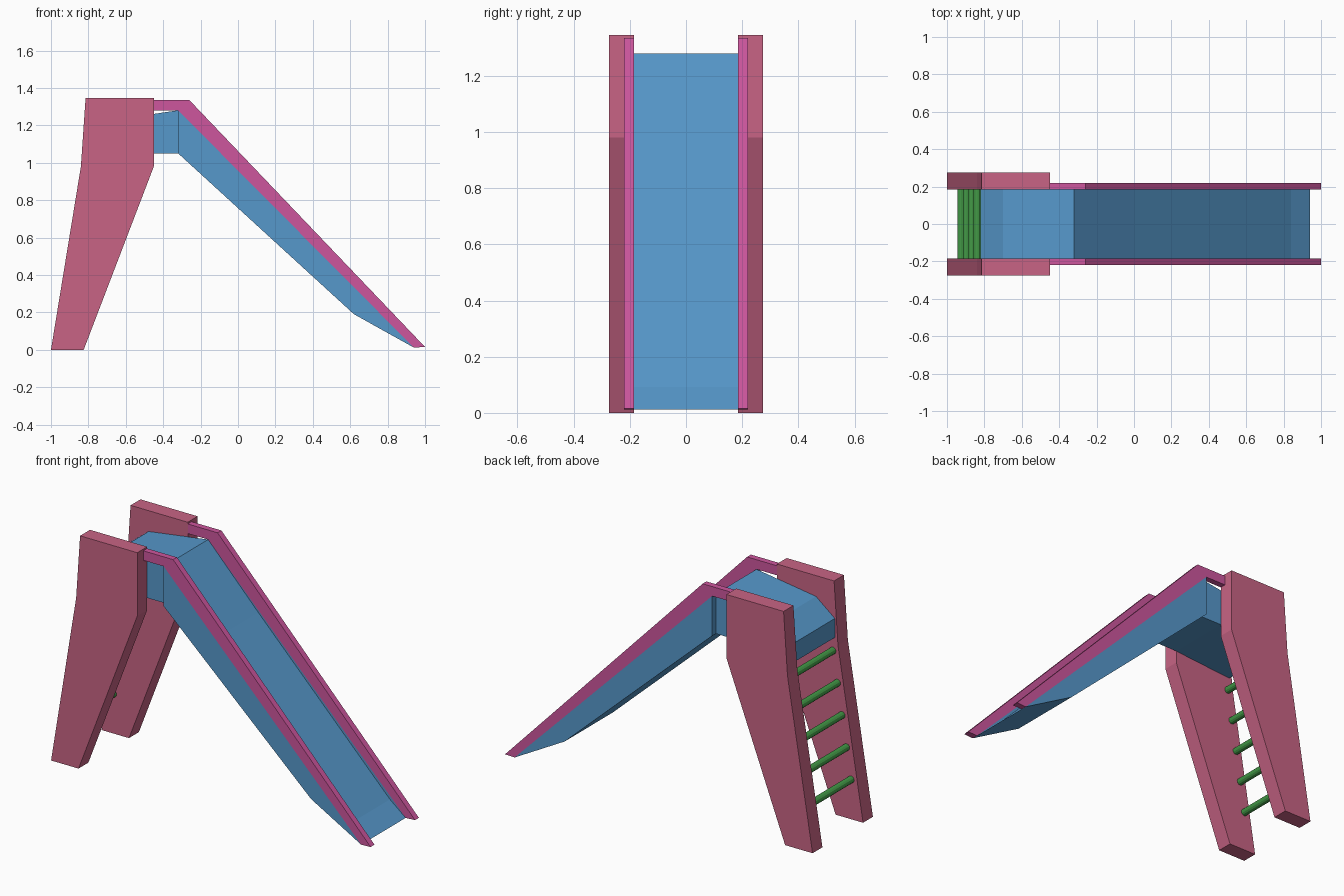
import bpy, bmesh
from mathutils import Matrix, Vector
from math import pi

if "Cube" in bpy.data.objects:
    bpy.data.objects.remove(bpy.data.objects["Cube"])


def material(name, rgb):
    linear = [((c / 255 + 0.055) / 1.055) ** 2.4 for c in rgb] + [1]
    mat = bpy.data.materials.new(name)
    mat.use_nodes = True
    mat.diffuse_color = linear
    mat.node_tree.nodes["Principled BSDF"].inputs["Base Color"].default_value = linear
    return mat


rose = material("rose", (200, 100, 133))
magenta = material("magenta", (205, 86, 157))
blue = material("blue", (86, 152, 203))
green = material("green", (66, 152, 70))


def finish(name, bm, mat):
    bmesh.ops.recalc_face_normals(bm, faces=bm.faces)
    mesh = bpy.data.meshes.new(name)
    bm.to_mesh(mesh)
    bm.free()
    mesh.materials.append(mat)
    obj = bpy.data.objects.new(name, mesh)
    bpy.context.collection.objects.link(obj)
    return obj


def extrude_profile(name, profile, y0, y1, mat):
    """Extrude an x-z outline from y0 to y1."""
    bm = bmesh.new()
    face = bm.faces.new([bm.verts.new((x, y0, z)) for x, z in profile])
    new = bmesh.ops.extrude_face_region(bm, geom=[face])["geom"]
    bmesh.ops.translate(bm, vec=(0, y1 - y0, 0),
                        verts=[v for v in new if isinstance(v, bmesh.types.BMVert)])
    return finish(name, bm, mat)


INNER, RAIL, OUTER = 0.185, 0.22, 0.275

leg = [(-1, 0), (-0.825, 0), (-0.45, 0.98), (-0.45, 1.345), (-0.815, 1.345), (-0.84, 0.98)]
rail = [(-0.45, 1.335), (-0.26, 1.335), (1, 0.015), (0.94, 0.012), (-0.32, 1.28), (-0.45, 1.28)]
wall = [(-0.32, 1.28), (0.94, 0.012), (0.62, 0.19), (-0.32, 1.05)]

# Ladder sides, slide walls and handrails, one of each per side
for side, s in (("left", 1), ("right", -1)):
    extrude_profile(side + "_leg", leg, s * INNER, s * OUTER, rose)
    extrude_profile(side + "_rail", rail, s * INNER, s * RAIL, magenta)
    extrude_profile(side + "_slide_wall", wall, s * INNER, s * RAIL, blue)

# Platform and chute, with a slightly sagging sliding surface
chute = [(-0.82, 1.02), (-0.82, 1.13), (-0.7, 1.225), (-0.32, 1.28), (0, 0.945),
         (0.84, 0.092), (0.94, 0.012), (0.62, 0.19), (-0.32, 1.05), (-0.45, 1.05)]
extrude_profile("platform_and_chute", chute, -INNER, INNER, blue)

# Ladder rungs, parallel to the back edge of the legs
for i in range(5):
    bm = bmesh.new()
    bmesh.ops.create_cone(bm, cap_ends=True, segments=12, radius1=0.02, radius2=0.02,
                          depth=2 * INNER + 0.02, matrix=Matrix.Rotation(pi / 2, 4, "X"))
    bmesh.ops.translate(bm, verts=bm.verts,
                        vec=Vector((-0.924, 0, 0.23)) + i * Vector((0.029, 0, 0.178)))
    finish("rung_%d" % (i + 1), bm, green)
